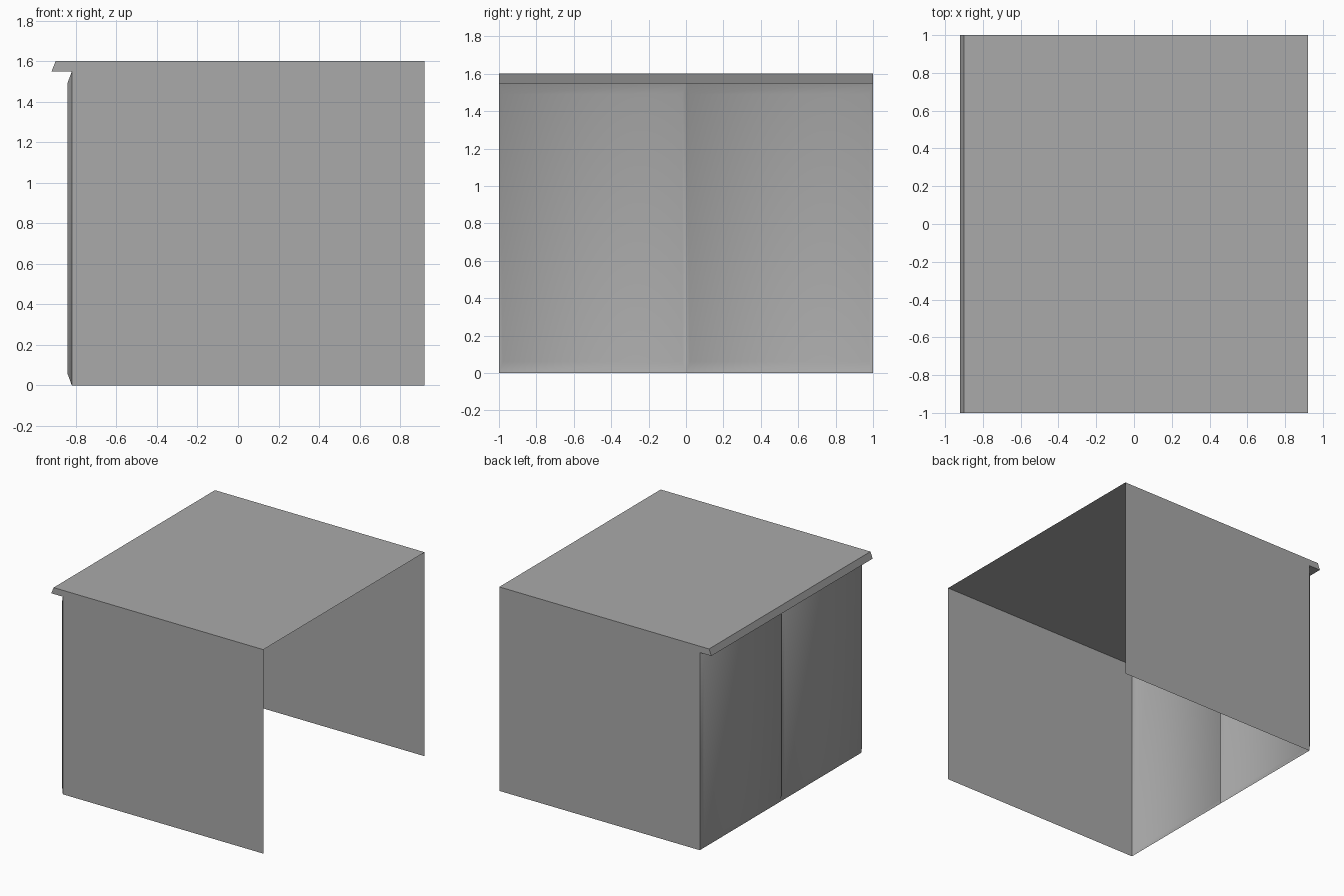
import bpy

cube = bpy.data.objects.get("Cube")
if cube:
    bpy.data.objects.remove(cube, do_unlink=True)

grey = bpy.data.materials.new("plain_grey")
grey.use_nodes = True
colour = (0.4, 0.4, 0.4, 1)
grey.diffuse_color = colour
grey.node_tree.nodes["Principled BSDF"].inputs["Base Color"].default_value = colour

BACK, OPEN, TOP, EAVE = -0.82, 0.92, 1.6, 1.55


def add_part(name, verts, faces, smooth=False):
    mesh = bpy.data.meshes.new(name)
    mesh.from_pydata(verts, [], faces)
    mesh.materials.append(grey)
    for poly in mesh.polygons:
        poly.use_smooth = smooth
    obj = bpy.data.objects.new(name, mesh)
    bpy.context.collection.objects.link(obj)
    return obj


# Roof sheet with sloped lip and soffit
roof = [(OPEN, TOP), (-0.9, TOP), (-0.92, EAVE), (BACK, EAVE)]
n = len(roof)
add_part("roof",
         [(x, y, z) for y in (-1, 1) for x, z in roof],
         [(i, i + n, i + n + 1, i + 1)[::-1] for i in range(n - 1)])

# Side walls, following the roof outline
outline = [(BACK, 0), (OPEN, 0)] + roof
for name, y in (("front_wall", -1), ("back_wall", 1)):
    order = tuple(range(len(outline)))
    add_part(name, [(x, y, z) for x, z in outline],
             [order if y < 0 else order[::-1]])


# Pair of soft-edged door panels, each a raised centre with sloped borders
def door(name, y0, y1):
    def ring(x, dy, dz):
        return [(x, y0 + dy, dz), (x, y1 - dy, dz),
                (x, y1 - dy, EAVE - dz), (x, y0 + dy, EAVE - dz)]
    verts = ring(BACK, 0, 0) + ring(BACK - 0.022, 0.02, 0.06)
    faces = [(4, 7, 6, 5)]
    for i in range(4):
        j = (i + 1) % 4
        faces.append((i, i + 4, j + 4, j))
    add_part(name, verts, faces, smooth=True)


door("front_door_panel", -1, 0)
door("back_door_panel", 0, 1)
